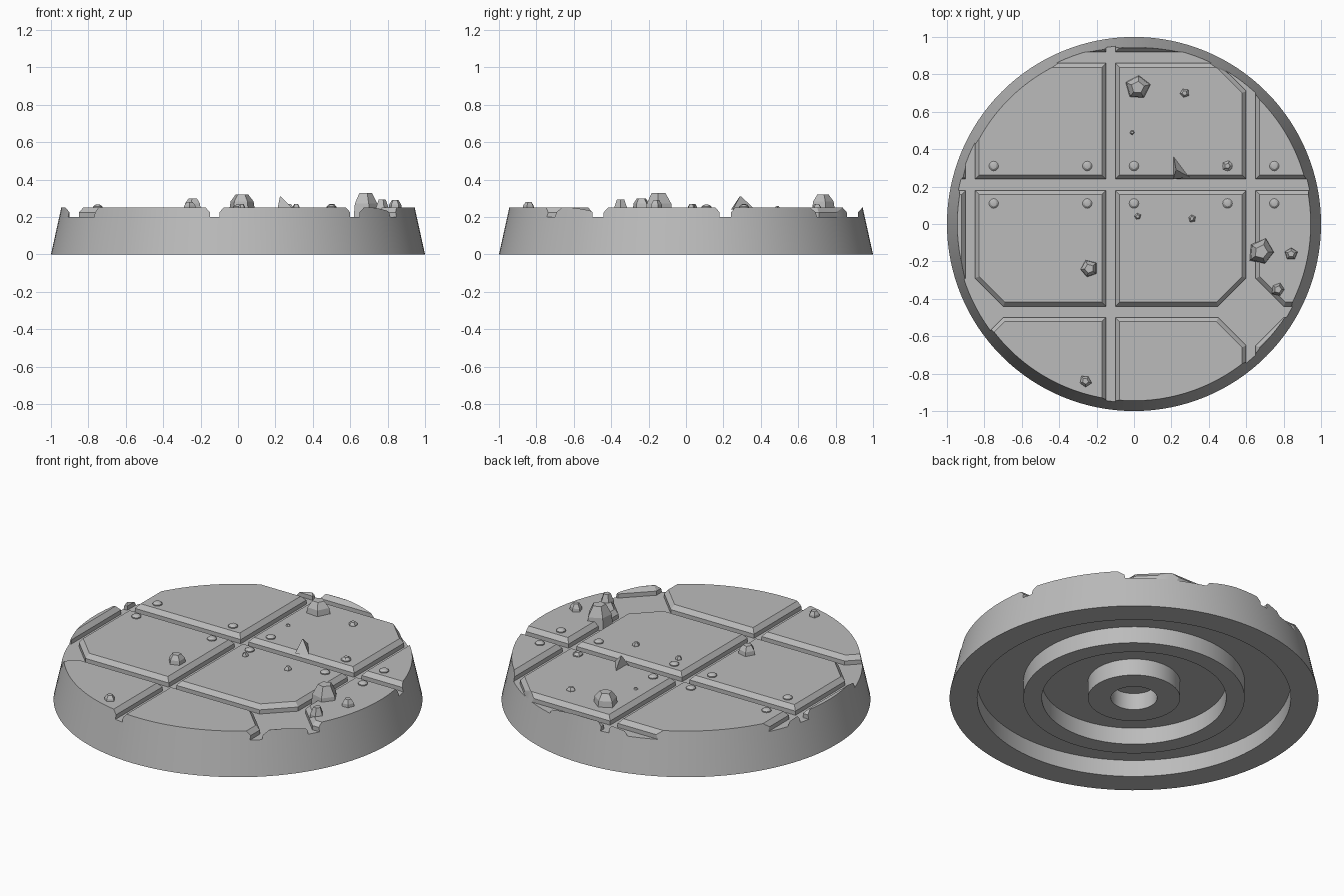
import bpy, bmesh, random
from math import radians, cos, sin, tau
from mathutils import Vector

if "Cube" in bpy.data.objects:
    bpy.data.objects.remove(bpy.data.objects["Cube"], do_unlink=True)

random.seed(4)
FLOOR, TOP, SLOPE = 0.2, 0.25, 0.22

stone = bpy.data.materials.new("plain_grey")
stone.use_nodes = True
grey = (0.5, 0.5, 0.5, 1)
stone.diffuse_color = grey
stone.node_tree.nodes["Principled BSDF"].inputs["Base Color"].default_value = grey


def finish(bm, name, smooth=True):
    bmesh.ops.recalc_face_normals(bm, faces=bm.faces)
    mesh = bpy.data.meshes.new(name)
    bm.to_mesh(mesh)
    bm.free()
    mesh.materials.append(stone)
    if smooth:
        mesh.shade_smooth()
        mesh.set_sharp_from_angle(angle=radians(30))
    obj = bpy.data.objects.new(name, mesh)
    bpy.context.collection.objects.link(obj)
    return obj


def lathe(bm, profile, steps, centre=(0, 0)):
    """Spin a (radius, height) profile about a vertical axis."""
    cx, cy = centre
    verts = [bm.verts.new((cx + r, cy, z)) for r, z in profile]
    edges = [bm.edges.new(pair) for pair in zip(verts, verts[1:])]
    bmesh.ops.spin(bm, geom=verts + edges, cent=(cx, cy, 0), axis=(0, 0, 1),
                   angle=tau, steps=steps)
    bmesh.ops.remove_doubles(bm, verts=bm.verts, dist=0.0001)


def loft(bm, loops):
    """Skin a stack of matching point loops and cap both ends."""
    rings = [[bm.verts.new(p) for p in loop] for loop in loops]
    n = len(rings[0])
    for low, high in zip(rings, rings[1:]):
        for i in range(n):
            j = (i + 1) % n
            bm.faces.new((low[i], low[j], high[j], high[i]))
    bm.faces.new(rings[0][::-1])
    bm.faces.new(rings[-1])


# Round base with concentric ribs underneath
bm = bmesh.new()
profile = [(0, 0.1)]
for inner, outer in ((0.125, 0.25), (0.5, 0.6)):
    profile += [(inner, 0.1), (inner, 0), (outer, 0), (outer, 0.1)]
profile += [(0.85, 0.1), (0.85, 0), (1, 0), (1 - SLOPE * FLOOR, FLOOR), (0, FLOOR)]
lathe(bm, profile, 128)
finish(bm, "round_base")


# Floor plates with bevelled rims and cut corners
def plate_outline(x0, x1, y0, y1, inset, z):
    cut = 0.15 - 0.586 * inset
    points = []
    for x, y, sx, sy in ((x0, y0, 1, 1), (x1, y0, -1, 1),
                         (x1, y1, -1, -1), (x0, y1, 1, -1)):
        square = abs(x + 0.125) < 0.05 or abs(y - 0.21) < 0.05
        x, y = x + sx * inset, y + sy * inset
        if square:
            points.append((x, y, z))
        else:
            pair = [(x, y + sy * cut, z), (x + sx * cut, y, z)]
            points += pair if sx == sy else pair[::-1]
    return points


bm = bmesh.new()
for x0 in (-1.6, -0.85, -0.1, 0.65):
    for y0 in (-1.12, -0.44, 0.24, 0.92):
        loft(bm, [plate_outline(x0, x0 + 0.7, y0, y0 + 0.62, inset, z)
                  for inset, z in ((0, FLOOR), (0, 0.225), (0.022, TOP))])
plates = finish(bm, "floor_plates", smooth=False)

# Trim the plates to the tapered round edge
bm = bmesh.new()
lathe(bm, [(0, 0.1), (1 - SLOPE * 0.1, 0.1), (1 - SLOPE * 0.3, 0.3), (0, 0.3)], 128)
cutter = finish(bm, "edge_cutter", smooth=False)
cutter.hide_render = True
trim = plates.modifiers.new("trim", "BOOLEAN")
trim.operation = "INTERSECT"
trim.solver = "EXACT"
trim.object = cutter
bpy.context.view_layer.update()
graph = bpy.context.evaluated_depsgraph_get()
trimmed = bpy.data.meshes.new_from_object(plates.evaluated_get(graph))
plates.modifiers.clear()
plates.data = trimmed
bpy.data.objects.remove(cutter, do_unlink=True)
trimmed.shade_smooth()
trimmed.set_sharp_from_angle(angle=radians(20))

# Domed rivets along the middle seam
bm = bmesh.new()
for x in (-0.75, -0.25, 0, 0.5, 0.75):
    for y in (0.11, 0.31):
        lathe(bm, [(0.026, 0.245), (0.026, 0.256), (0.016, 0.265), (0, 0.268)], 12, (x, y))
finish(bm, "rivets")

# Faceted rubble: x, y, radius, top height, bottom height
rubble = [
    (0.02, 0.73, 0.075, 0.32, 0.24), (0.27, 0.70, 0.027, 0.27, 0.24),
    (-0.01, 0.49, 0.014, 0.26, 0.24), (0.50, 0.31, 0.03, 0.27, 0.24),
    (0.02, 0.04, 0.02, 0.27, 0.24), (0.31, 0.03, 0.022, 0.27, 0.24),
    (-0.24, -0.24, 0.048, 0.30, 0.24), (0.68, -0.15, 0.078, 0.33, 0.2),
    (0.84, -0.16, 0.037, 0.29, 0.24), (0.77, -0.35, 0.042, 0.295, 0.2),
    (-0.26, -0.84, 0.034, 0.28, 0.24),
]
bm = bmesh.new()
for x, y, radius, top, bottom in rubble:
    turn = random.uniform(0, tau)
    spread = [random.uniform(0.85, 1.12) for _ in range(5)]
    loops = []
    for scale, level in ((1, 0), (0.9, 0.55), (0.5, 1)):
        z = bottom + (top - bottom) * level
        loops.append([(x + radius * scale * s * cos(turn + tau * i / 5),
                       y + radius * scale * s * sin(turn + tau * i / 5), z)
                      for i, s in enumerate(spread)])
    loft(bm, loops)
finish(bm, "rubble", smooth=False)

# Pointed shard
bm = bmesh.new()
foot = [Vector(p) for p in ((0.21, 0.24, 0.24), (0.3, 0.25, 0.24), (0.21, 0.37, 0.24))]
tip = Vector((0.225, 0.29, 0.31))
loft(bm, [foot, [p.lerp(tip, 0.93) + Vector((0, 0, 0.004)) for p in foot]])
finish(bm, "shard", smooth=False)
